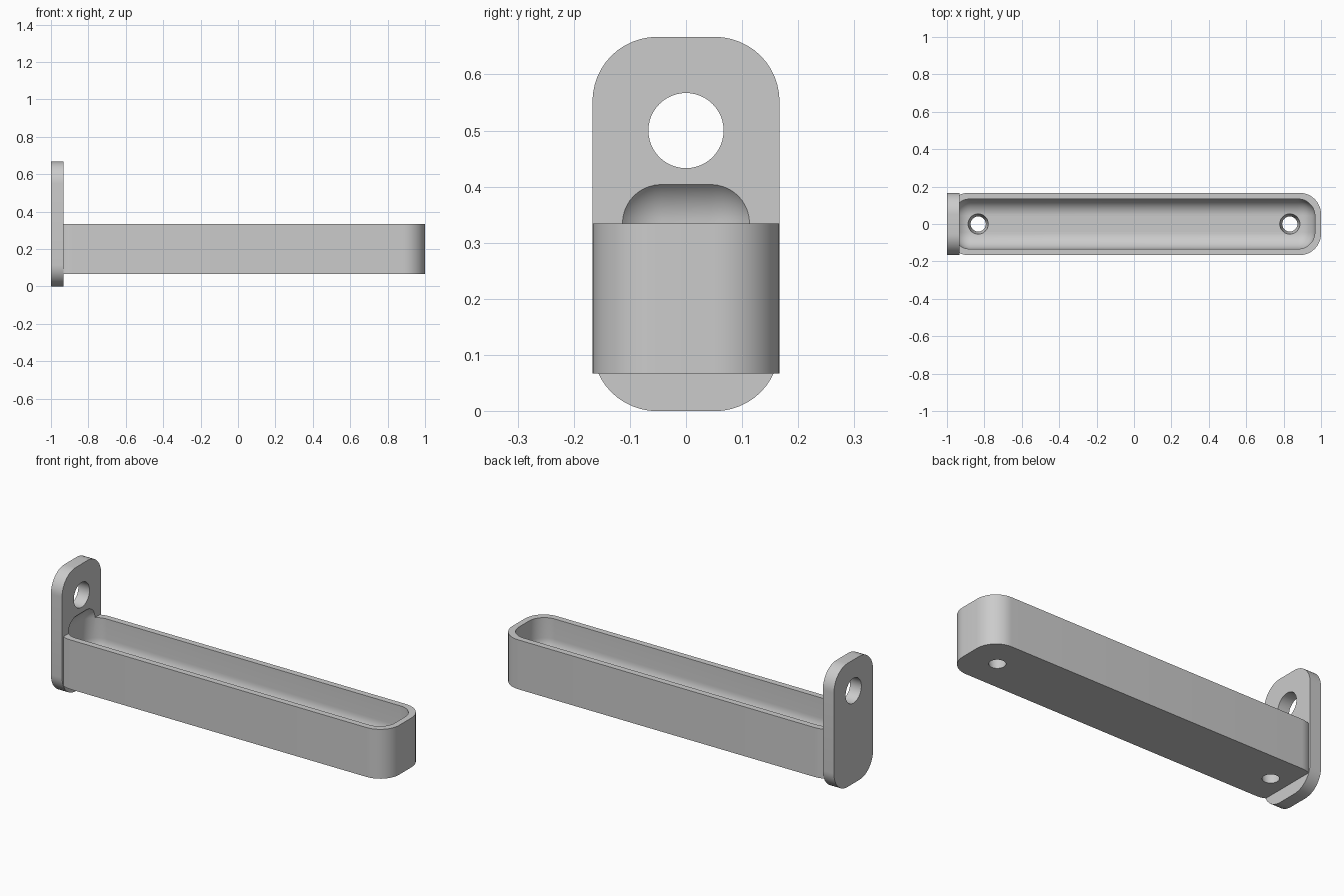
import bpy, bmesh, math
from mathutils import Vector, Matrix

old = bpy.data.objects.get("Cube")
if old:
    bpy.data.objects.remove(old, do_unlink=True)

grey = bpy.data.materials.new("plain grey")
grey.use_nodes = True
COLOUR = (0.6, 0.6, 0.6, 1)
grey.diffuse_color = COLOUR
grey.node_tree.nodes["Principled BSDF"].inputs["Base Color"].default_value = COLOUR


def add_object(name, bm):
    bmesh.ops.recalc_face_normals(bm, faces=bm.faces)
    mesh = bpy.data.meshes.new(name)
    bm.to_mesh(mesh)
    bm.free()
    mesh.materials.append(grey)
    obj = bpy.data.objects.new(name, mesh)
    bpy.context.collection.objects.link(obj)
    return obj


def rounded_box(name, low, high, radius, axes):
    """Box between two corners, rounding the edges that run along the given axes."""
    low, high = Vector(low), Vector(high)
    bm = bmesh.new()
    bmesh.ops.create_cube(bm, size=1)
    bmesh.ops.scale(bm, vec=high - low, verts=bm.verts)
    bmesh.ops.translate(bm, vec=(low + high) / 2, verts=bm.verts)
    edges = [e for e in bm.edges
             if any(abs((e.verts[0].co - e.verts[1].co)["xyz".index(a)]) > 0.001 for a in axes)]
    bmesh.ops.bevel(bm, geom=edges, offset=radius, segments=12, profile=0.5, affect='EDGES')
    return add_object(name, bm)


def cone_cutter(name, centre, r_low, r_high, depth, turn=None):
    bm = bmesh.new()
    matrix = Matrix.Translation(centre) @ (turn or Matrix())
    bmesh.ops.create_cone(bm, cap_ends=True, segments=48, radius1=r_low,
                          radius2=r_high, depth=depth, matrix=matrix)
    return add_object(name, bm)


def combine(target, other, operation):
    mod = target.modifiers.new(operation.lower(), 'BOOLEAN')
    mod.operation = operation
    mod.solver = 'EXACT'
    mod.object = other
    bpy.context.view_layer.objects.active = target
    bpy.ops.object.modifier_apply(modifier=mod.name)
    bpy.data.objects.remove(other, do_unlink=True)


# Upright end plate and long tray, fused into one solid
W = 0.1667
CORNER = 0.115
bracket = rounded_box("tray_with_end_plate", (-1, -W, 0), (-0.9335, W, 0.667), CORNER, "x")
tray = rounded_box("tray", (-0.999, -W, 0.0675), (1, W, 0.334), CORNER, "z")
combine(bracket, tray, 'UNION')

# Round-bottomed trough, which also leaves a shallow recess in the plate
FLOOR = 0.135
trough = rounded_box("trough_cutter", (-0.967, -0.1335, FLOOR), (0.967, 0.1335, 0.424), 0.09, "xyz")
combine(bracket, trough, 'DIFFERENCE')

# Large hole through the plate
turn = Matrix.Rotation(math.pi / 2, 4, 'Y')
combine(bracket, cone_cutter("plate_hole_cutter", (-0.967, 0, 0.5), 0.067, 0.067, 0.2, turn),
        'DIFFERENCE')

# Screw holes through the tray floor, widening towards the top
for x in (-0.833, 0.833):
    combine(bracket, cone_cutter("screw_hole_cutter", (x, 0, 0.1), 0.038, 0.056, 0.09),
            'DIFFERENCE')

# Smooth rounded surfaces, crisp edges
bpy.ops.object.select_all(action='DESELECT')
bracket.select_set(True)
bpy.context.view_layer.objects.active = bracket
bpy.ops.object.shade_smooth_by_angle(angle=math.radians(30))
